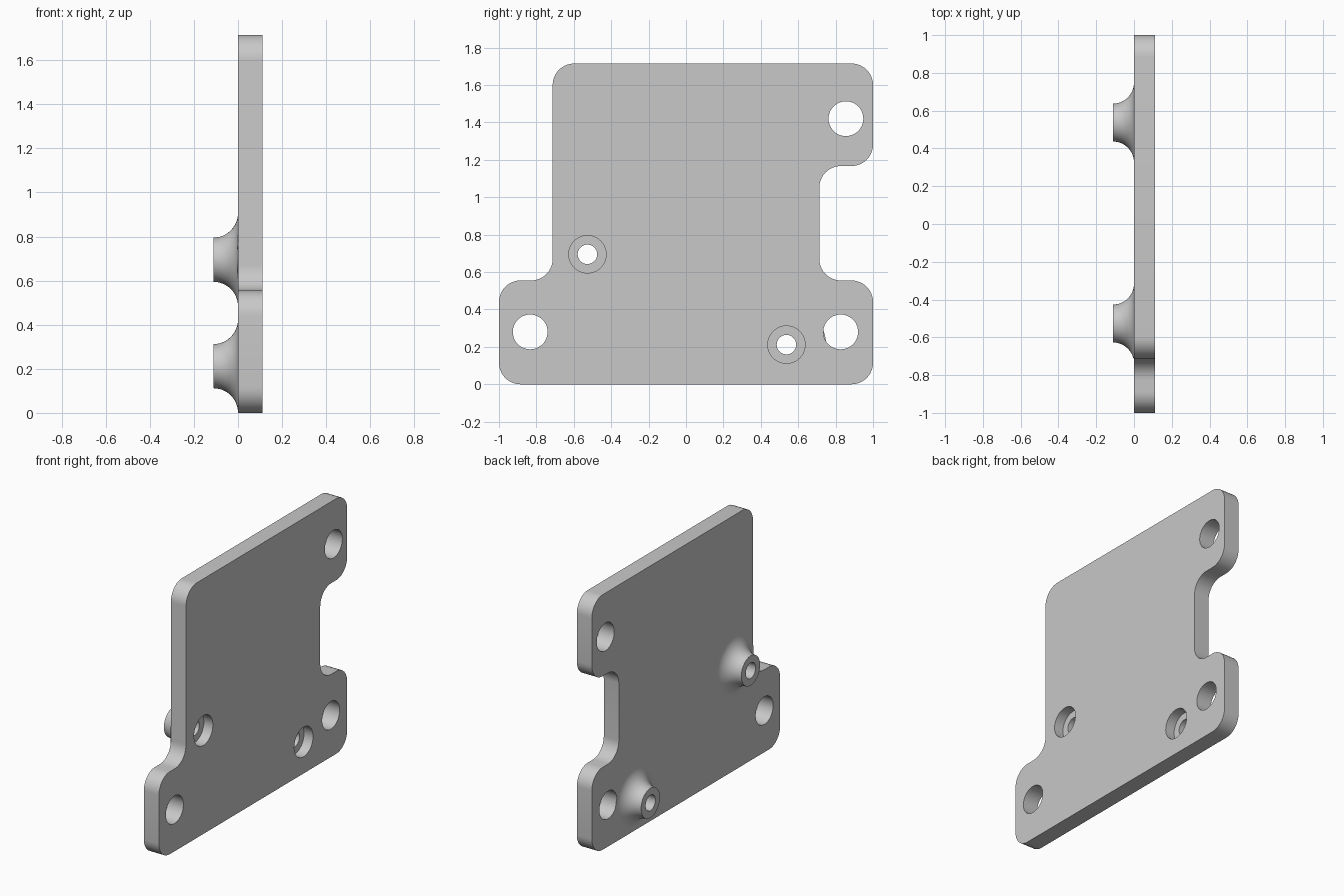
import bpy, bmesh
from math import sin, cos, pi, radians
from mathutils import Matrix, Vector

cube = bpy.data.objects.get("Cube")
if cube:
    bpy.data.objects.remove(cube, do_unlink=True)

THICK = 0.112      # plate thickness, also boss height
CORNER = 0.115     # outline corner radius
HEAD, BORE = 0.1, 0.052
LEDGE = 0.045      # x of the counterbore floor
SEG = 48

grey = bpy.data.materials.new("plain grey")
grey.use_nodes = True
colour = (0.58, 0.58, 0.58, 1)
grey.diffuse_color = colour
grey.node_tree.nodes["Principled BSDF"].inputs["Base Color"].default_value = colour


def finish(bm, name):
    mesh = bpy.data.meshes.new(name)
    bm.to_mesh(mesh)
    bm.free()
    mesh.materials.append(grey)
    obj = bpy.data.objects.new(name, mesh)
    bpy.context.collection.objects.link(obj)
    bpy.ops.object.select_all(action='DESELECT')
    obj.select_set(True)
    bpy.context.view_layer.objects.active = obj
    bpy.ops.object.shade_smooth_by_angle(angle=radians(30))
    return obj


def rounded(corners, r, steps=10):
    """Round every right-angled corner of a (y, z) polygon."""
    pts = []
    for i, c in enumerate(corners):
        p = Vector(c)
        a = (Vector(corners[i - 1]) - p).normalized() * r
        b = (Vector(corners[(i + 1) % len(corners)]) - p).normalized() * r
        for k in range(steps + 1):
            t = k / steps * pi / 2
            pts.append(p + a * (1 - sin(t)) + b * (1 - cos(t)))
    return pts


def circle(y, z, r):
    return [(y + r * cos(2 * pi * k / SEG), z + r * sin(2 * pi * k / SEG))
            for k in range(SEG)]


# Plate: outline and holes filled, then extruded along x
outline = [(-1, 0), (1, 0), (1, 0.555), (0.713, 0.555), (0.713, 1.167),
           (1, 1.167), (1, 1.715), (-0.713, 1.715), (-0.713, 0.555), (-1, 0.555)]
mount_holes = [(-0.833, 0.28), (0.827, 0.28), (0.855, 1.42)]
bosses = {"upper_boss": (-0.527, 0.695), "lower_boss": (0.537, 0.212)}

bm = bmesh.new()
loops = [rounded(outline, CORNER)]
loops += [circle(y, z, 0.093) for y, z in mount_holes]
loops += [circle(y, z, HEAD) for y, z in bosses.values()]
for loop in loops:
    verts = [bm.verts.new((0, y, z)) for y, z in loop]
    for i, v in enumerate(verts):
        bm.edges.new((verts[i - 1], v))
bmesh.ops.triangle_fill(bm, use_beauty=True, use_dissolve=False, edges=bm.edges[:])
ext = bmesh.ops.extrude_face_region(bm, geom=bm.faces[:])
bmesh.ops.translate(bm, vec=(THICK, 0, 0),
                    verts=[g for g in ext["geom"] if isinstance(g, bmesh.types.BMVert)])
bmesh.ops.recalc_face_normals(bm, faces=bm.faces[:])
finish(bm, "plate")

# Bosses: lathed counterbore floor, screw bore, tip ring and flared fillet
profile = [(HEAD, LEDGE), (BORE, LEDGE), (BORE, -THICK), (HEAD, -THICK)]
for k in range(1, 13):
    t = k / 12 * pi / 2
    profile.append((HEAD + THICK * (1 - cos(t)), -THICK + THICK * sin(t)))

for name, (y, z) in bosses.items():
    bm = bmesh.new()
    verts = [bm.verts.new((x, y + r, z)) for r, x in profile]
    edges = [bm.edges.new(pair) for pair in zip(verts, verts[1:])]
    bmesh.ops.spin(bm, geom=verts + edges, cent=(0, y, z), axis=(1, 0, 0),
                   angle=2 * pi, steps=SEG, use_duplicate=False)
    bmesh.ops.remove_doubles(bm, verts=bm.verts[:], dist=0.0005)
    bmesh.ops.recalc_face_normals(bm, faces=bm.faces[:])
    # The tip ring must face away from the plate
    tip = min(bm.faces, key=lambda f: f.calc_center_median().x)
    if tip.normal.x > 0:
        bmesh.ops.reverse_faces(bm, faces=bm.faces[:])
    # Trim the flare flush with the plate edges
    for co, no in (((0, -0.713, 0), (0, -1, 0)), ((0, 0, 0), (0, 0, -1))):
        bmesh.ops.bisect_plane(bm, geom=bm.verts[:] + bm.edges[:] + bm.faces[:],
                               plane_co=co, plane_no=no, clear_outer=True)
    finish(bm, name)
